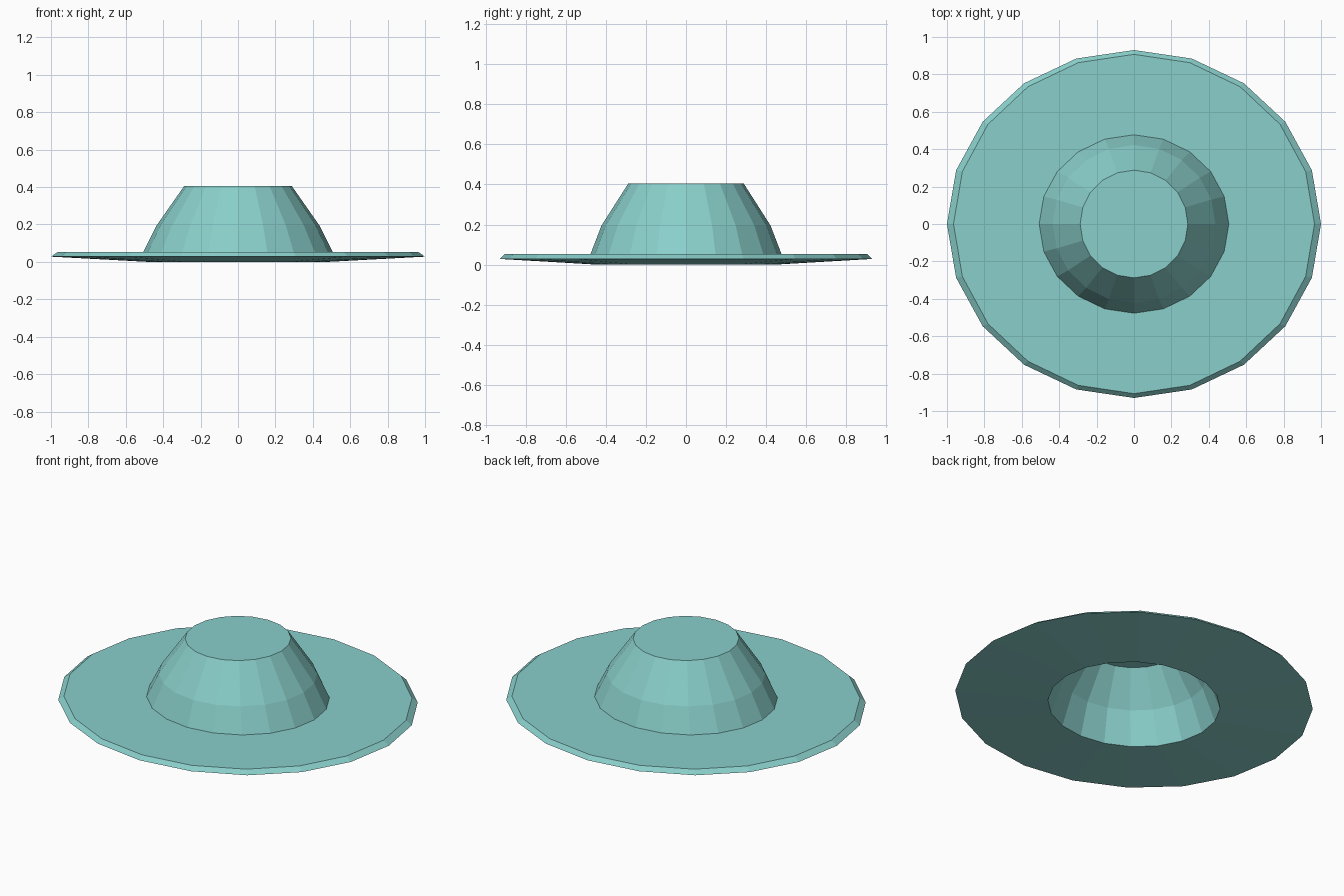
import bpy, bmesh, math

if "Cube" in bpy.data.objects:
    bpy.data.objects.remove(bpy.data.objects["Cube"])

SIDES = 20


def ring(bm, rx, ry, z):
    """Slightly oval ring of vertices."""
    step = 2 * math.pi / SIDES
    return [bm.verts.new((rx * math.cos(i * step), ry * math.sin(i * step), z))
            for i in range(SIDES)]


def bridge(bm, a, b):
    for i in range(SIDES):
        j = (i + 1) % SIDES
        bm.faces.new((a[i], a[j], b[j], b[i]))


bm = bmesh.new()

# Profile from the ceiling of the hollow, out under the brim, up to the crown top
profile = [
    (0.270, 0.270, 0.385),  # inner ceiling
    (0.405, 0.392, 0.190),  # inner wall bend
    (0.480, 0.450, 0.000),  # head opening
    (1.000, 0.930, 0.028),  # brim edge
    (0.965, 0.907, 0.052),  # brim top edge
    (0.507, 0.477, 0.052),  # crown base
    (0.435, 0.422, 0.195),  # crown bend
    (0.288, 0.288, 0.405),  # crown top
]
rings = [ring(bm, *p) for p in profile]
for a, b in zip(rings, rings[1:]):
    bridge(bm, a, b)

# Flat crown top and ceiling
bm.faces.new(rings[-1])
bm.faces.new(list(reversed(rings[0])))
bmesh.ops.recalc_face_normals(bm, faces=bm.faces)

mesh = bpy.data.meshes.new("hat")
bm.to_mesh(mesh)
bm.free()
hat = bpy.data.objects.new("hat", mesh)
bpy.context.collection.objects.link(hat)

# Teal felt
felt = bpy.data.materials.new("teal_felt")
felt.diffuse_color = (0.25, 0.62, 0.59, 1)
felt.use_nodes = True
felt.node_tree.nodes["Principled BSDF"].inputs["Base Color"].default_value = felt.diffuse_color
mesh.materials.append(felt)
